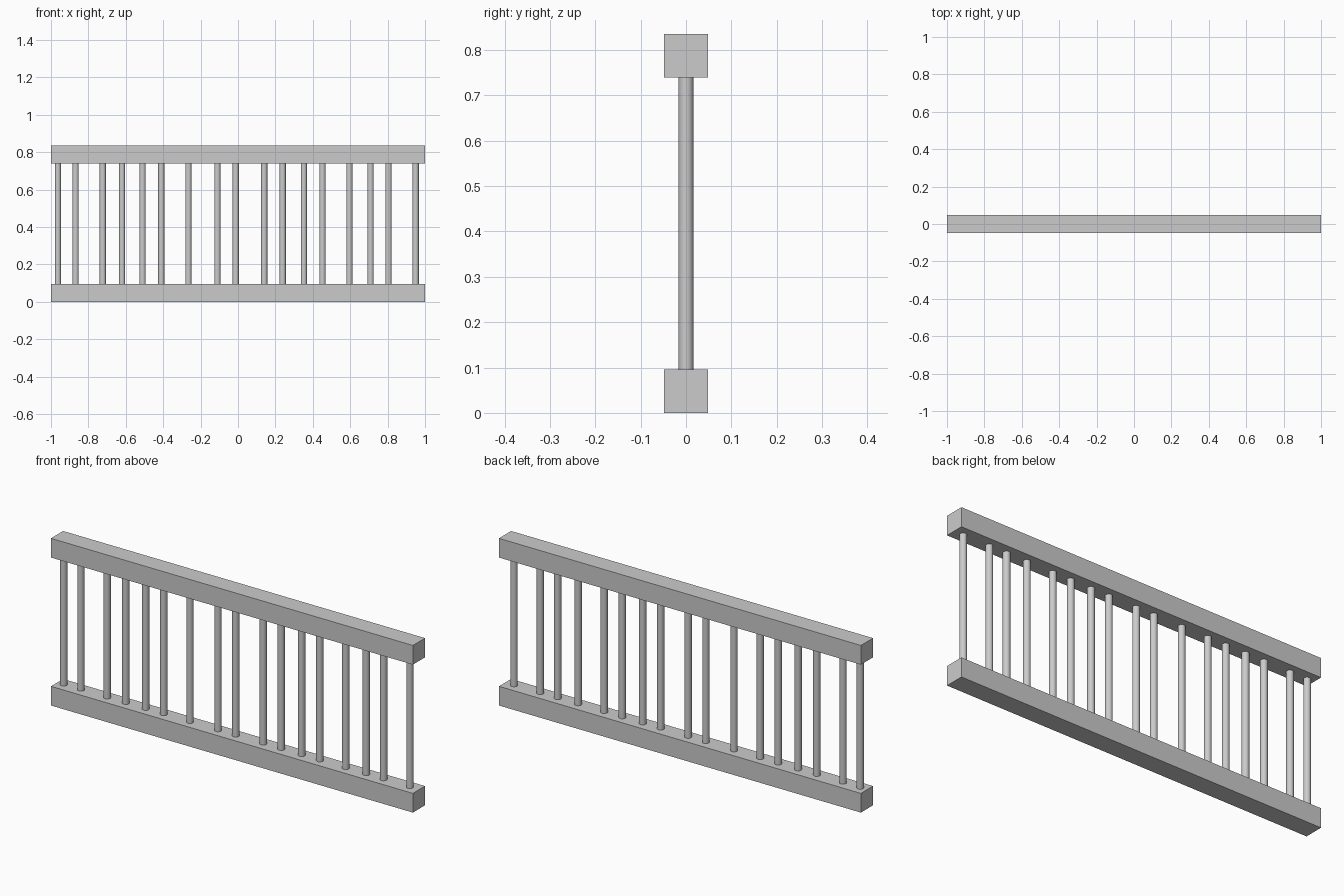
import bpy

if "Cube" in bpy.data.objects:
    bpy.data.objects.remove(bpy.data.objects["Cube"])

RAIL = 0.096      # square rail section
HEIGHT = 0.835    # overall height
RADIUS = 0.0165   # baluster radius

grey = bpy.data.materials.new("light_grey")
grey.diffuse_color = (0.6, 0.6, 0.6, 1)
grey.use_nodes = True
grey.node_tree.nodes["Principled BSDF"].inputs["Base Color"].default_value = grey.diffuse_color


def rail(name, z):
    bpy.ops.mesh.primitive_cube_add(size=1, location=(0, 0, z))
    ob = bpy.context.object
    ob.name = name
    ob.scale = (2, RAIL, RAIL)
    bpy.ops.object.transform_apply(location=False, rotation=False, scale=True)
    ob.data.materials.append(grey)


def baluster(name, x):
    bpy.ops.mesh.primitive_cylinder_add(
        vertices=24, radius=RADIUS, depth=HEIGHT - 2 * RAIL,
        location=(x, 0, HEIGHT / 2))
    ob = bpy.context.object
    ob.name = name
    bpy.ops.object.shade_smooth_by_angle()
    ob.data.materials.append(grey)


# Bottom and top rails
rail("bottom_rail", RAIL / 2)
rail("top_rail", HEIGHT - RAIL / 2)

# Unevenly spaced balusters
positions = (-0.963, -0.868, -0.723, -0.62, -0.51, -0.41, -0.265, -0.11, -0.012,
             0.14, 0.239, 0.352, 0.452, 0.596, 0.709, 0.805, 0.95)
for i, x in enumerate(positions):
    baluster(f"baluster_{i + 1}", x)
